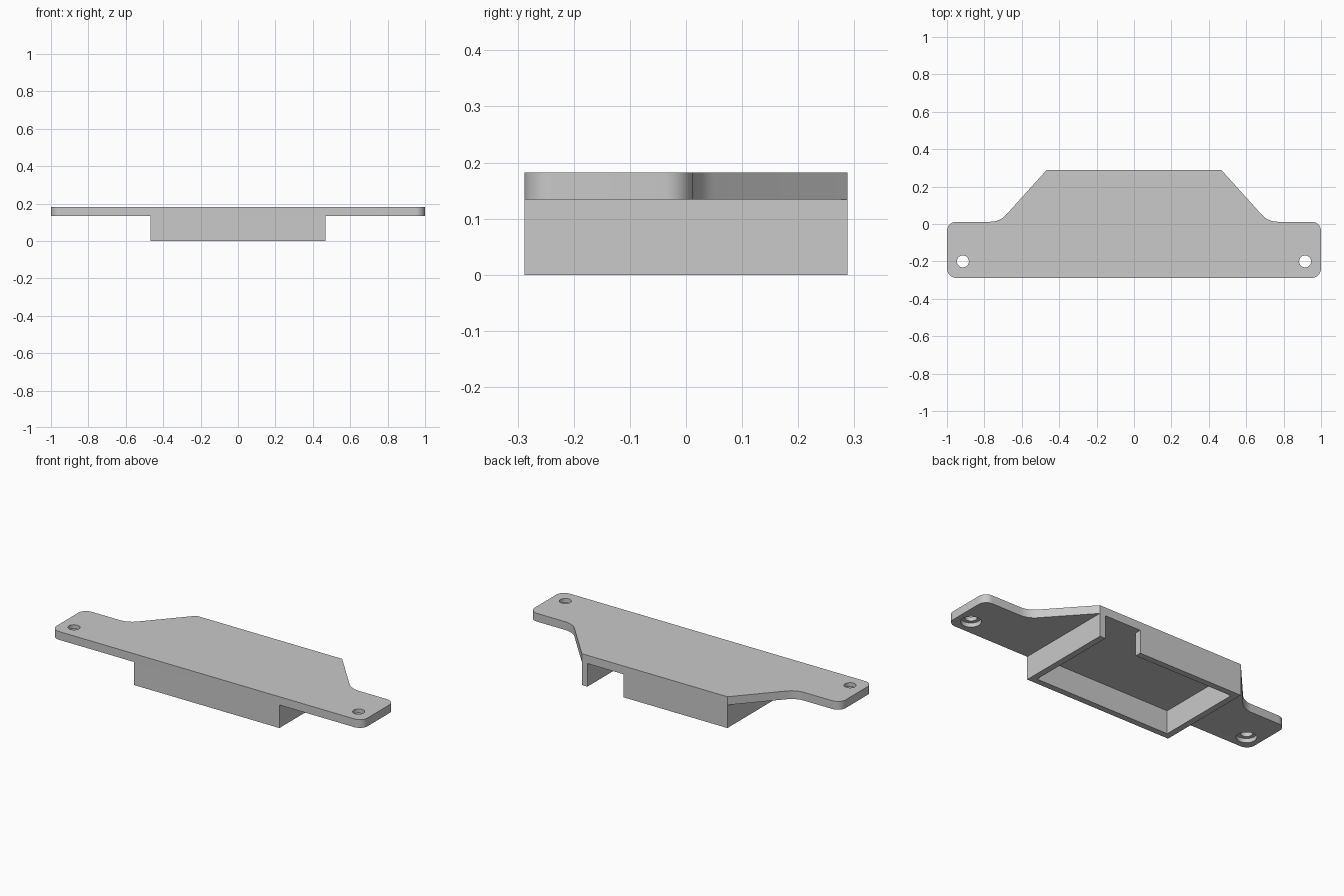
import bpy, bmesh
from math import tan
from mathutils import Vector

cube = bpy.data.objects.get("Cube")
if cube:
    bpy.data.objects.remove(cube, do_unlink=True)

# Main sizes
PLATE_LOW, PLATE_TOP = 0.134, 0.182
HALF_W, HALF_D = 0.468, 0.288
WALL = 0.036
EAR_Y = 0.012

grey = bpy.data.materials.new("plain grey")
grey.use_nodes = True
colour = (0.585, 0.585, 0.585, 1)
grey.diffuse_color = colour
grey.node_tree.nodes["Principled BSDF"].inputs["Base Color"].default_value = colour


def fillet(prev, corner, nxt, radius, steps=8):
    """Points of an arc that rounds a corner of an outline."""
    c = Vector(corner)
    a, b = (Vector(prev) - c).normalized(), (Vector(nxt) - c).normalized()
    reach = radius / tan(a.angle(b) / 2)
    centre = c + (a + b).normalized() * (reach ** 2 + radius ** 2) ** 0.5
    start = (c + a * reach - centre).normalized()
    end = (c + b * reach - centre).normalized()
    return [centre + radius * start.slerp(end, i / steps) for i in range(steps + 1)]


def outline(corners):
    """Outline from (x, y, radius) corners; zero radius stays sharp."""
    pts = []
    for i, (x, y, r) in enumerate(corners):
        before, after = corners[i - 1], corners[(i + 1) % len(corners)]
        pts += fillet(before[:2], (x, y), after[:2], r) if r else [Vector((x, y))]
    return pts


def prism(name, pts, low, high):
    """Solid made by extruding a flat outline upward."""
    bm = bmesh.new()
    base = bm.faces.new([bm.verts.new((p[0], p[1], low)) for p in pts])
    top = bmesh.ops.extrude_face_region(bm, geom=[base], use_keep_orig=True)["geom"]
    bmesh.ops.translate(bm, vec=(0, 0, high - low),
                        verts=[v for v in top if isinstance(v, bmesh.types.BMVert)])
    bmesh.ops.recalc_face_normals(bm, faces=bm.faces)
    mesh = bpy.data.meshes.new(name)
    bm.to_mesh(mesh)
    bm.free()
    obj = bpy.data.objects.new(name, mesh)
    bpy.context.collection.objects.link(obj)
    mesh.materials.append(grey)
    return obj


def select(obj):
    bpy.ops.object.select_all(action='DESELECT')
    obj.select_set(True)
    bpy.context.view_layer.objects.active = obj


def drill(obj, x, y, radius, low, high):
    """Cut a round vertical hole."""
    bpy.ops.mesh.primitive_cylinder_add(vertices=32, radius=radius, depth=high - low,
                                        location=(x, y, (low + high) / 2))
    cutter = bpy.context.object
    cutter.hide_render = True
    cutter.data.materials.append(grey)
    select(obj)
    mod = obj.modifiers.new("hole", 'BOOLEAN')
    mod.operation, mod.solver, mod.object = 'DIFFERENCE', 'EXACT', cutter
    bpy.ops.object.modifier_apply(modifier=mod.name)
    bpy.data.objects.remove(cutter, do_unlink=True)


# Cover plate with rounded ears and a tapered back
right_half = [(1, -HALF_D, 0.05), (1, EAR_Y, 0.05),
              (0.717, EAR_Y, 0.115), (HALF_W, HALF_D, 0)]
left_half = [(-x, y, r) for x, y, r in reversed(right_half)]
plate = prism("cover_plate", outline(right_half + left_half), PLATE_LOW, PLATE_TOP)

# Screw holes, counterbored from below
for side in (-1, 1):
    drill(plate, side * 0.915, -0.2, 0.032, 0, 1)
    drill(plate, side * 0.915, -0.2, 0.053, 0, PLATE_LOW + 0.024)
select(plate)
bpy.ops.object.shade_smooth_by_angle(angle=0.6)

# Open box wall under the plate, with a cable gap in the back
ix, iy = HALF_W - WALL, HALF_D - WALL
gap = 0.2
prism("box_walls", [
    (gap, HALF_D), (-HALF_W, HALF_D), (-HALF_W, -HALF_D), (HALF_W, -HALF_D),
    (HALF_W, HALF_D), (ix, HALF_D), (ix, -iy), (-ix, -iy), (-ix, iy), (gap, iy),
], 0, PLATE_LOW)
